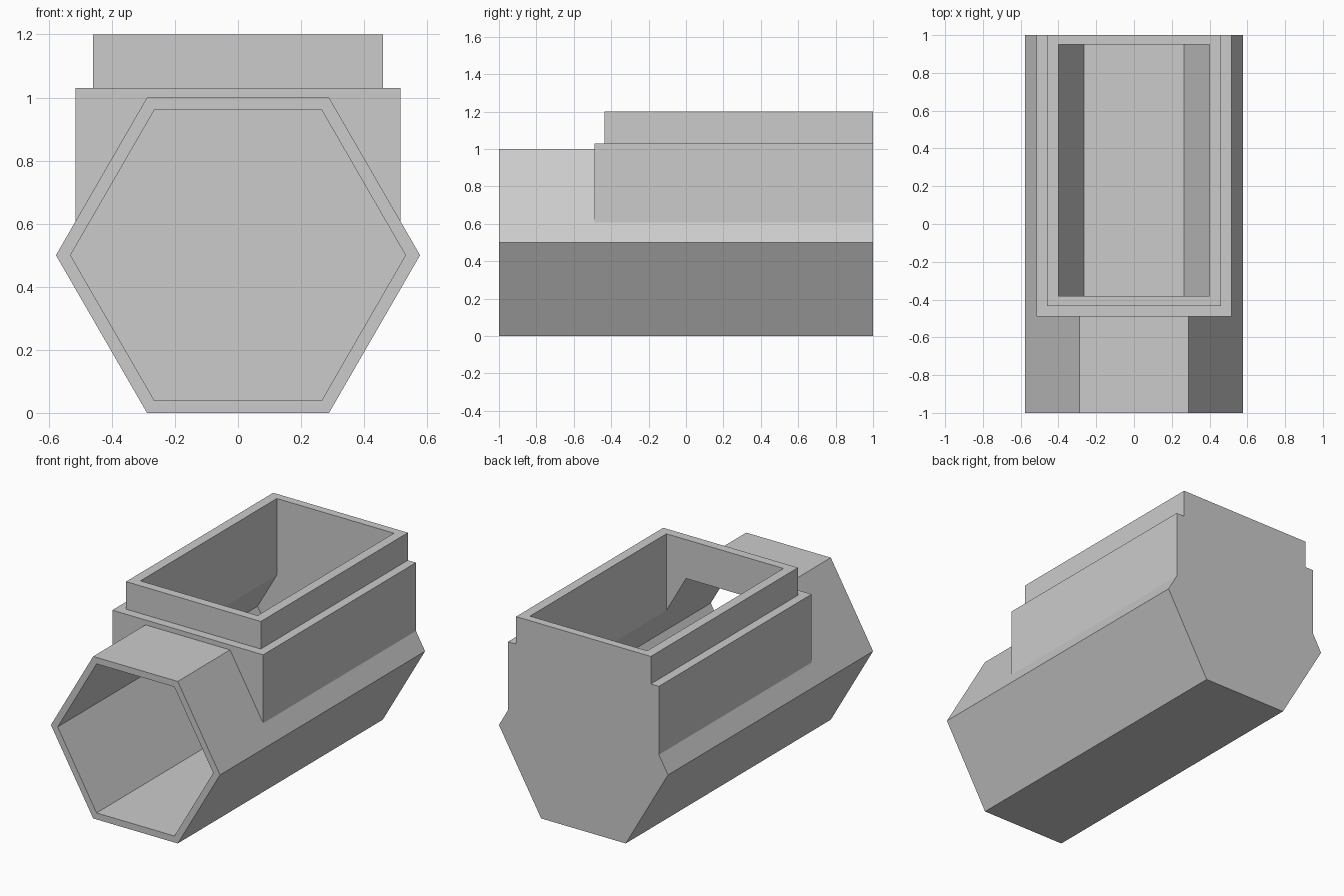
import bpy
import math

cube = bpy.data.objects.get("Cube")
if cube:
    bpy.data.objects.remove(cube, do_unlink=True)

grey = bpy.data.materials.new("plain grey")
grey.use_nodes = True
COLOR = (0.6, 0.6, 0.6, 1)
grey.diffuse_color = COLOR
grey.node_tree.nodes["Principled BSDF"].inputs["Base Color"].default_value = COLOR


def prism(name, profile, y0, y1):
    """Solid made by running an x-z profile from y0 to y1."""
    n = len(profile)
    verts = [(x, y, z) for y in (y0, y1) for x, z in profile]
    faces = [tuple(range(n)), tuple(reversed(range(n, 2 * n)))]
    faces += [(i, i + n, (i + 1) % n + n, (i + 1) % n) for i in range(n)]
    mesh = bpy.data.meshes.new(name)
    mesh.from_pydata(verts, [], faces)
    mesh.materials.append(grey)
    obj = bpy.data.objects.new(name, mesh)
    bpy.context.collection.objects.link(obj)
    return obj


def hexagon(apothem):
    r = apothem / math.cos(math.pi / 6)
    return [(r * math.cos(i * math.pi / 3), 0.5 + r * math.sin(i * math.pi / 3))
            for i in range(6)]


def block(half_width, z0, z1):
    return [(half_width, z0), (half_width, z1), (-half_width, z1), (-half_width, z0)]


def combine(target, other, operation):
    mod = target.modifiers.new(other.name, "BOOLEAN")
    mod.operation = operation
    mod.solver = "EXACT"
    mod.object = other
    bpy.context.view_layer.objects.active = target
    bpy.ops.object.modifier_apply(modifier=mod.name)
    bpy.data.objects.remove(other, do_unlink=True)


# Hexagonal tube with a stepped rectangular collar, flush at the back
body = prism("hexagonal_pipe_fitting", hexagon(0.5), -1, 1)
combine(body, prism("collar", block(0.515, 0.5, 1.03), -0.49, 1), "UNION")
combine(body, prism("collar_lip", block(0.46, 0.6, 1.2), -0.435, 1), "UNION")

# Bore open at the front, and the opening through the collar
combine(body, prism("bore", hexagon(0.46), -1.1, 0.95), "DIFFERENCE")
combine(body, prism("collar_opening", block(0.4, 0.5, 1.3), -0.38, 0.95), "DIFFERENCE")
